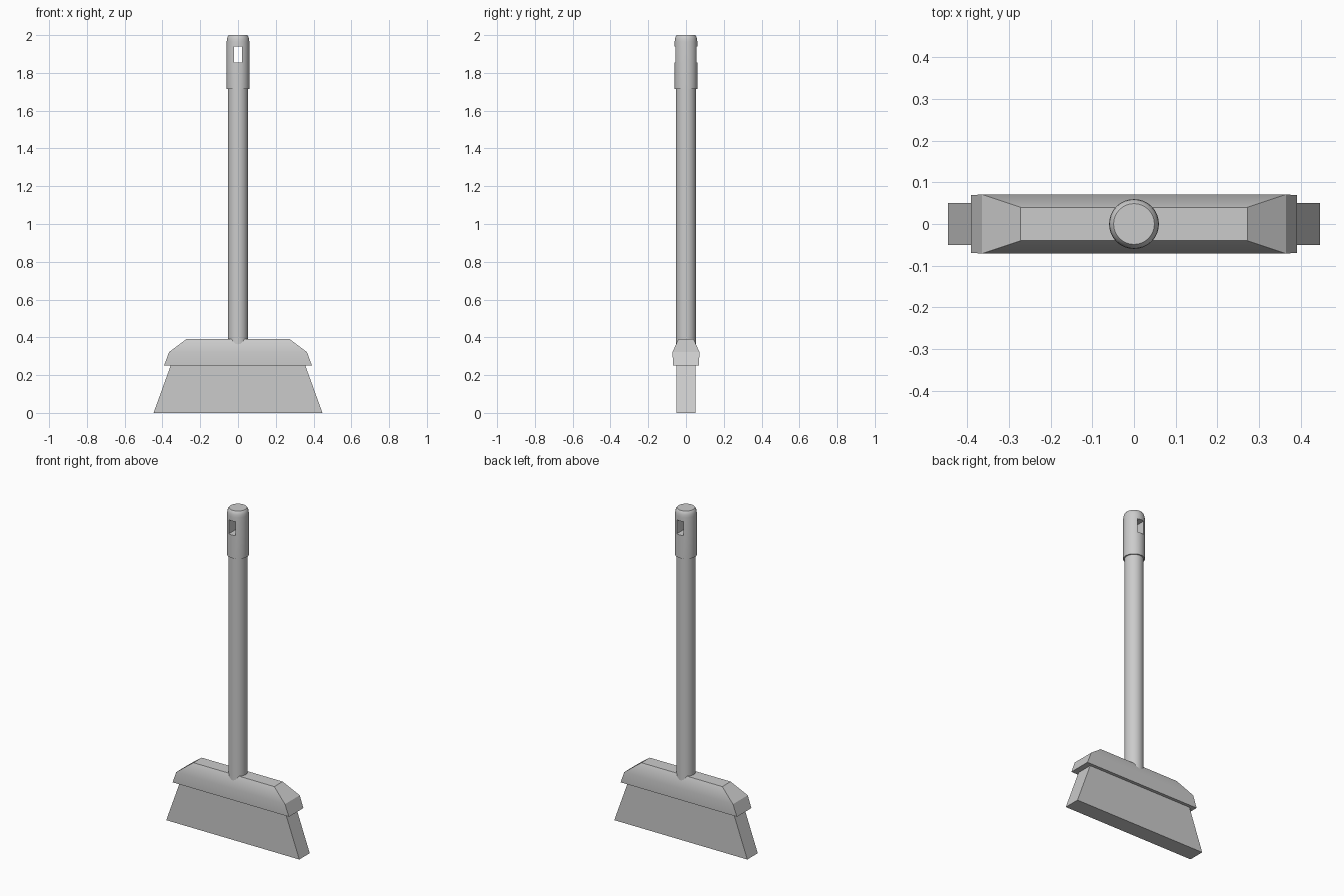
import bpy, bmesh, math

if "Cube" in bpy.data.objects:
    bpy.data.objects.remove(bpy.data.objects["Cube"])


def loft(name, rings, smooth=None):
    """Skin a stack of equal-length point rings and cap both ends."""
    bm = bmesh.new()
    loops = [[bm.verts.new(p) for p in ring] for ring in rings]
    n = len(loops[0])
    for a, b in zip(loops, loops[1:]):
        for i in range(n):
            j = (i + 1) % n
            bm.faces.new((a[i], a[j], b[j], b[i]))
    bm.faces.new(loops[0][::-1])
    bm.faces.new(loops[-1])
    bmesh.ops.recalc_face_normals(bm, faces=bm.faces)
    mesh = bpy.data.meshes.new(name)
    bm.to_mesh(mesh)
    bm.free()
    obj = bpy.data.objects.new(name, mesh)
    bpy.context.collection.objects.link(obj)
    if smooth:
        shade(obj, smooth)
    return obj


def shade(obj, angle):
    bpy.ops.object.select_all(action='DESELECT')
    obj.select_set(True)
    bpy.context.view_layer.objects.active = obj
    bpy.ops.object.shade_smooth_by_angle(angle=math.radians(angle))


def rect(x, y, z):
    return [(-x, -y, z), (x, -y, z), (x, y, z), (-x, y, z)]


def circle(r, z, n=32):
    return [(r * math.cos(2 * math.pi * i / n), r * math.sin(2 * math.pi * i / n), z)
            for i in range(n)]


# Flared bristle block
loft("bristles", [rect(0.447, 0.05, 0), rect(0.353, 0.05, 0.26)])

# Broom head with sloping shoulders
loft("head", [rect(0.391, 0.069, 0.252), rect(0.365, 0.071, 0.322),
              rect(0.272, 0.04, 0.392)], 31)

# Long round handle, sunk into the head
loft("handle", [circle(0.053, 0.3), circle(0.053, 1.8)], 30)

# Grip cap with rounded top
grip = loft("grip", [circle(r, z) for r, z in
                     ((0.06, 1.715), (0.06, 1.965), (0.0585, 1.98),
                      (0.055, 1.992), (0.049, 2.0))])

# Hanging slot cut through the grip from front to back
cutter = loft("slot_cutter", [rect(0.022, 0.2, 1.855), rect(0.022, 0.2, 1.94)])
cutter.hide_render = True
mod = grip.modifiers.new("slot", 'BOOLEAN')
mod.operation = 'DIFFERENCE'
mod.solver = 'EXACT'
mod.object = cutter
bpy.context.view_layer.objects.active = grip
bpy.ops.object.modifier_apply(modifier=mod.name)
bpy.data.objects.remove(cutter)
shade(grip, 30)
